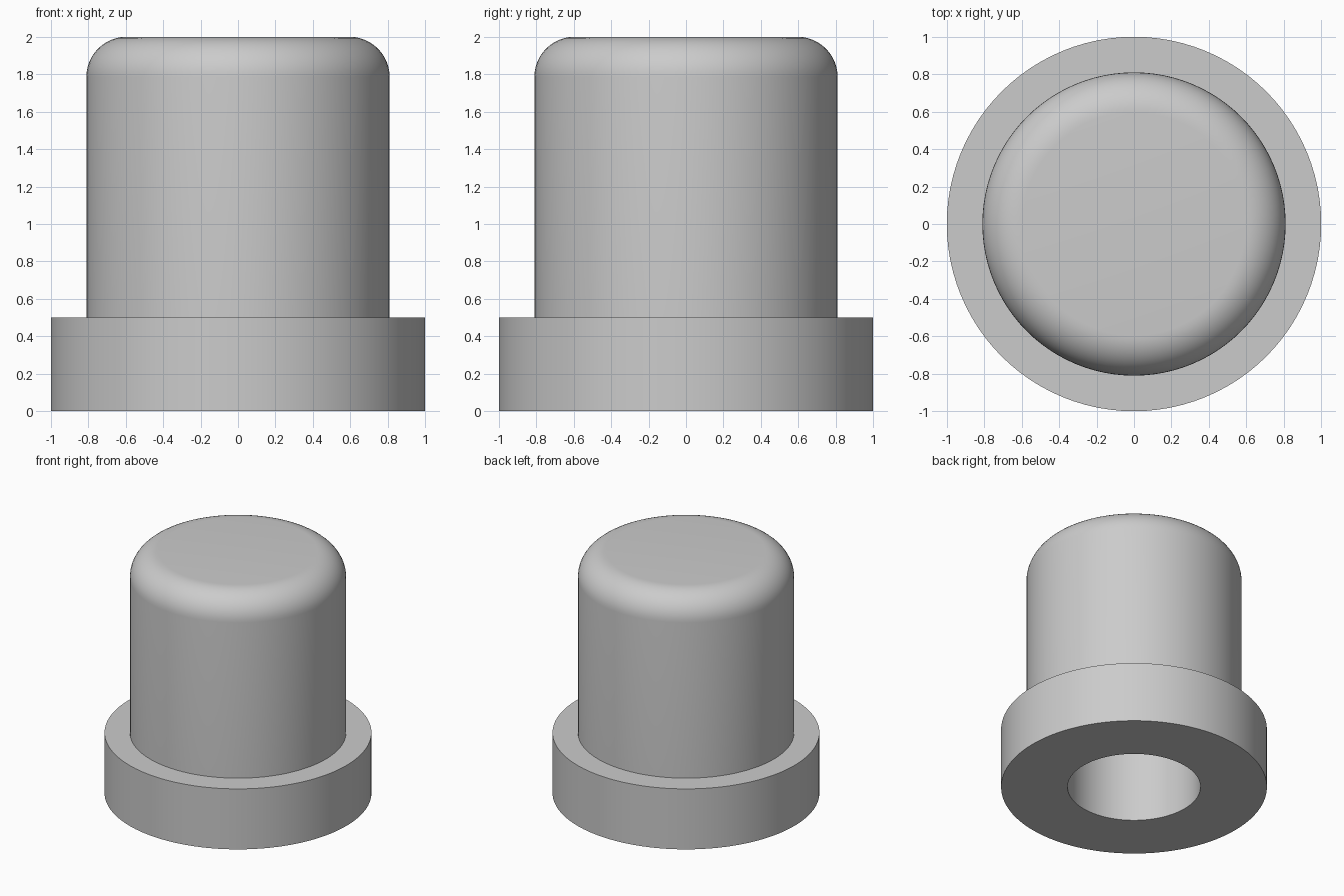
import bpy, bmesh, math

cube = bpy.data.objects.get("Cube")
if cube:
    bpy.data.objects.remove(cube, do_unlink=True)

SEGMENTS = 96
FLANGE_R, FLANGE_H = 1.0, 0.5
BODY_R, HEIGHT, FILLET = 0.81, 2.0, 0.215
BORE_R, BORE_DEPTH = 0.5, 1.5


def material(name, colour):
    mat = bpy.data.materials.new(name)
    mat.use_nodes = True
    mat.diffuse_color = colour
    mat.node_tree.nodes["Principled BSDF"].inputs["Base Color"].default_value = colour
    return mat


def lathe(name, profile, mat):
    """Revolve a (radius, height) profile around the z axis."""
    bm = bmesh.new()
    verts = [bm.verts.new((r, 0, z)) for r, z in profile]
    edges = [bm.edges.new(pair) for pair in zip(verts, verts[1:])]
    bmesh.ops.spin(bm, geom=verts + edges, cent=(0, 0, 0), axis=(0, 0, 1),
                   angle=math.tau, steps=SEGMENTS, use_duplicate=False)
    bmesh.ops.remove_doubles(bm, verts=bm.verts, dist=0.0005)
    bmesh.ops.recalc_face_normals(bm, faces=bm.faces)
    mesh = bpy.data.meshes.new(name)
    bm.to_mesh(mesh)
    bm.free()
    mesh.materials.append(mat)
    obj = bpy.data.objects.new(name, mesh)
    bpy.context.collection.objects.link(obj)
    bpy.ops.object.select_all(action="DESELECT")
    obj.select_set(True)
    bpy.context.view_layer.objects.active = obj
    bpy.ops.object.shade_smooth_by_angle(angle=math.radians(30))
    return obj


# Blind bore, flange and cylindrical body with a rounded top edge
bore = [(0, BORE_DEPTH), (BORE_R, BORE_DEPTH), (BORE_R, 0)]
flange = [(FLANGE_R, 0), (FLANGE_R, FLANGE_H), (BODY_R, FLANGE_H)]
rounded_edge = []
for i in range(13):
    a = math.pi / 2 * i / 12
    rounded_edge.append((BODY_R - FILLET + FILLET * math.cos(a),
                         HEIGHT - FILLET + FILLET * math.sin(a)))
crown = [(0, HEIGHT)]

lathe("flanged_cap", bore + flange + rounded_edge + crown,
      material("plain grey", (0.6, 0.6, 0.6, 1)))
